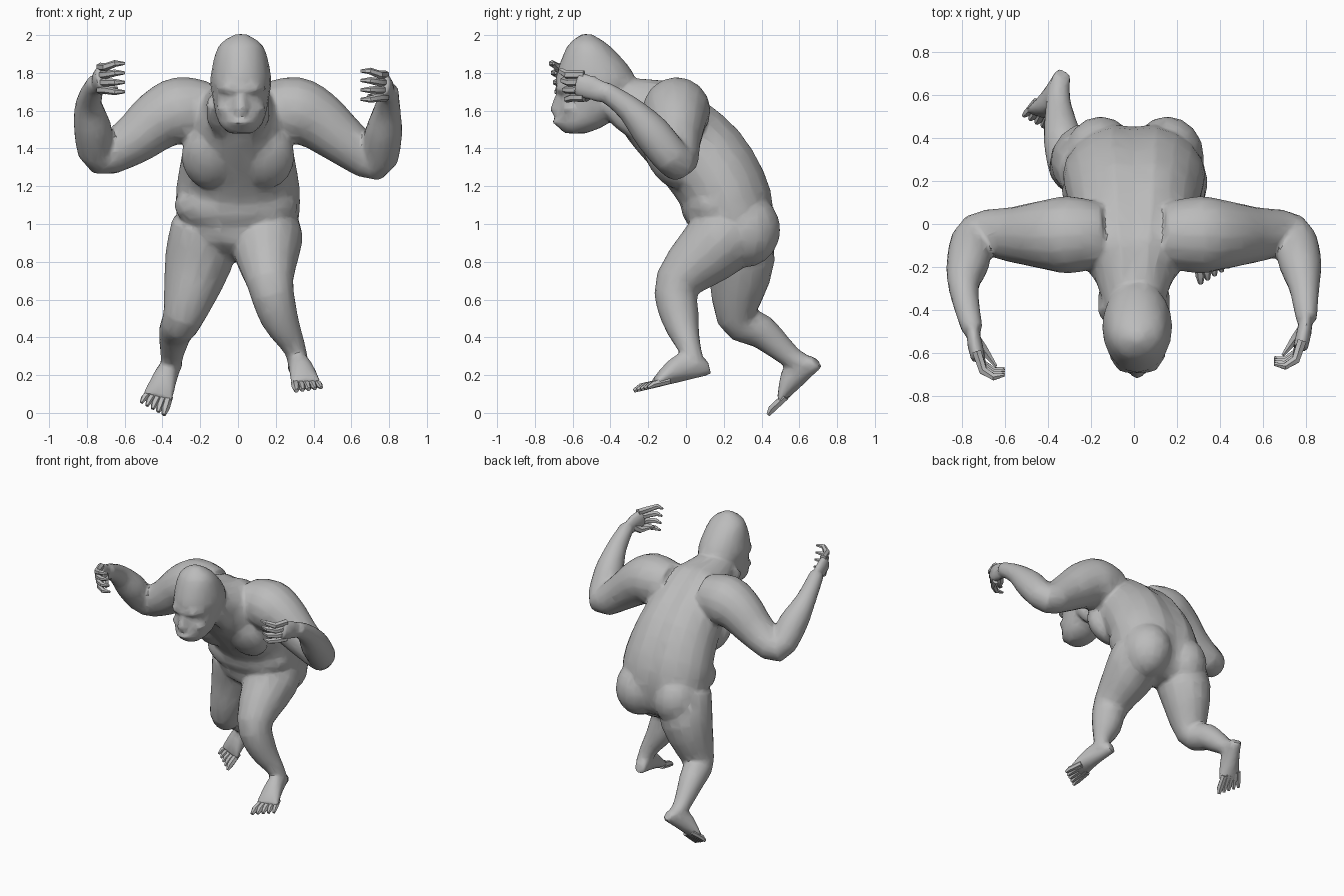
import bpy, bmesh, math
from mathutils import Vector, Matrix

cube = bpy.data.objects.get("Cube")
if cube:
    bpy.data.objects.remove(cube)

skin = bpy.data.materials.new("grey_clay")
skin.use_nodes = True
skin.diffuse_color = (0.5, 0.5, 0.5, 1)
skin.node_tree.nodes["Principled BSDF"].inputs["Base Color"].default_value = skin.diffuse_color

SIDES = (("left", 1), ("right", -1))
ACROSS, UPWARD = Vector((1, 0, 0)), Vector((0, 0, 1))
parts = []


def finish(name, bm):
    """Turn a bmesh into a shaded object with the shared material."""
    bmesh.ops.recalc_face_normals(bm, faces=bm.faces)
    mesh = bpy.data.meshes.new(name)
    bm.to_mesh(mesh)
    bm.free()
    mesh.materials.append(skin)
    part = bpy.data.objects.new(name, mesh)
    bpy.context.collection.objects.link(part)
    parts.append(part)
    select([part])
    bpy.ops.object.shade_smooth_by_angle(angle=math.radians(40))


def select(chosen):
    bpy.ops.object.select_all(action='DESELECT')
    for part in chosen:
        part.select_set(True)
    bpy.context.view_layer.objects.active = chosen[0]


def smooth(rows, steps):
    """Catmull-Rom interpolation through rows of numbers of any length."""
    rows = [Vector(row) for row in rows]
    padded = [rows[0], *rows, rows[-1]]
    result = []
    for before, start, end, after in zip(padded, padded[1:], padded[2:], padded[3:]):
        leave, arrive = (end - before) / 2, (after - start) / 2
        for step in range(steps):
            t = step / steps
            ease = t * t * (3 - 2 * t)
            result.append(start.lerp(end, ease) + leave * t * (1 - t) ** 2 - arrive * t * t * (1 - t))
    return result + [rows[-1]]


def loft(name, rings, sides, groove=0.0):
    """Skin rings given as (centre, axis_a, axis_b); a groove dents the +a side."""
    bm = bmesh.new()
    loops = []
    for centre, axis_a, axis_b in rings:
        loop = []
        for i in range(sides):
            turn = math.tau * i / sides
            reach = math.cos(turn) - (groove if i == 0 else 0)
            loop.append(bm.verts.new(centre + axis_a * reach + axis_b * math.sin(turn)))
        loops.append(loop)
    for low, high in zip(loops, loops[1:]):
        for i in range(sides):
            bm.faces.new((low[i - 1], low[i], high[i], high[i - 1]))
    bm.faces.new(loops[0])
    bm.faces.new(loops[-1])
    finish(name, bm)


def tube(name, points, side, sides=8, steps=1, flat=1.0):
    """Limb through (x, y, z, radius) points; flat squashes it across the side axis."""
    points = smooth(points, steps)
    centres = [point.to_3d() for point in points]
    rings = []
    for i, centre in enumerate(centres):
        ahead = centres[min(i + 1, len(centres) - 1)] - centre
        behind = centre - centres[max(i - 1, 0)]
        along = (ahead.normalized() + behind.normalized()).normalized()
        axis = (side - along * side.dot(along)).normalized()
        radius = points[i][-1]
        rings.append((centre, axis * radius, along.cross(axis) * radius * flat))
    loft(name, rings, sides)


def body_mass(name, rows, middle=0.0, groove=0.0):
    """Lofted mass from (half_width, back point, front point) rows in side profile."""
    rings = []
    for width, back_y, back_z, front_y, front_z in smooth([(w, *b, *f) for w, b, f in rows], 3):
        back, front = Vector((middle, back_y, back_z)), Vector((middle, front_y, front_z))
        rings.append(((back + front) / 2, (back - front) / 2, ACROSS * width))
    loft(name, rings, 20, groove)


def blob(name, centre, size, tilt=0.0):
    """Tilted ellipsoid for a rounded muscle."""
    bm = bmesh.new()
    placing = Matrix.Translation(centre) @ Matrix.Rotation(tilt, 4, 'X') @ Matrix.Diagonal((*size, 1))
    bmesh.ops.create_uvsphere(bm, u_segments=16, v_segments=10, radius=1, matrix=placing)
    finish(name, bm)


# Trunk, bent forward from pelvis to neck
body_mass("torso", [
    (.1, (.35, .8), (.2, .8)),
    (.28, (.45, .9), (.05, .9)),
    (.33, (.46, 1.18), (0, 1.05)),
    (.3, (.29, 1.5), (-.1, 1.2)),
    (.25, (0, 1.73), (-.27, 1.4)),
    (.18, (-.15, 1.77), (-.35, 1.5)),
    (.12, (-.4, 1.78), (-.5, 1.6))], groove=.1)
blob("belly", (-.01, .15, 1.1), (.33, .18, .17), -.3)
for label, s in SIDES:
    blob(label + "_pec", (s * .145, -.1, 1.36), (.155, .11, .19), .5)
    blob(label + "_buttock", (s * .155, .31, .97), (.17, .19, .2))

# Head and face
face = .015
body_mass("head", [
    (.06, (-.53, 1.48), (-.64, 1.48)),
    (.12, (-.4, 1.54), (-.69, 1.54)),
    (.155, (-.28, 1.7), (-.67, 1.7)),
    (.16, (-.28, 1.8), (-.69, 1.77)),
    (.12, (-.4, 1.94), (-.63, 1.94)),
    (.03, (-.5, 2.005), (-.55, 2.005))], face)
tube("nose", [(face, -.66, 1.7, .02), (face, -.68, 1.61, .04), (face, -.66, 1.58, .03)], ACROSS, steps=2)
blob("mouth", (face, -.65, 1.54), (.07, .06, .02))
for label, s in SIDES:
    tube(label + "_brow", [(face, -.67, 1.71, .025), (face + s * .07, -.66, 1.72, .03),
                           (face + s * .12, -.6, 1.72, .02)], UPWARD)
    blob(label + "_cheek", (face + s * .07, -.6, 1.61), (.06, .06, .03))
    tube(label + "_neck_muscle", [(s * .11, -.42, 1.65, .06), (s * .1, -.34, 1.57, .07),
                                  (s * .06, -.2, 1.45, .06)], ACROSS)


def hand(label, s, wrist):
    """Flat palm with clawed fingers reaching inward."""
    def at(inward, forward, rise, radius):
        return (*(wrist + Vector((-s * inward, -forward, rise))), radius)

    tube(label + "_palm", [at(0, -.04, -.03, .05), at(.01, .06, .01, .065), at(.03, .14, .03, .065)],
         UPWARD, 10, steps=2, flat=.55)
    for i, finger in enumerate(("index", "middle", "ring", "little")):
        rise = .08 - .04 * i
        lean = .02 - .01 * i
        forward = .22 - .01 * i
        tube(f"{label}_{finger}_finger", [
            at(.02, .1, rise, .024), at(.05, forward - .03, rise, .022),
            at(.1, forward, rise + lean, .018), at(.15, forward - .01, rise + lean, .008)], UPWARD, 6)
    tube(label + "_thumb", [at(.01, .04, 0, .03), at(.05, .09, -.04, .024), at(.11, .17, -.03, .008)], UPWARD, 6)


# Arms, raised with bent elbows
for (label, s), wrist, lift in zip(SIDES, (Vector((.8, -.44, 1.71)), Vector((-.75, -.49, 1.75))), (0, .03)):
    tube(label + "_arm", [
        (s * .15, -.05, 1.6, .15), (s * .3, -.05, 1.6, .18), (s * .42, -.05, 1.55, .16),
        (s * .56, -.05, 1.44, .13), (s * .73, -.05, 1.33 + lift, .1), (s * .77, -.18, 1.48 + lift, .1),
        (s * .79, -.3, 1.61 + lift, .07), (*wrist, .05)],
        Vector((-s, -2, -2)), 16, steps=3)
    hand(label, s, wrist)

# Legs, left one stepping forward and right one trailing
tube("left_leg", [
    (.15, .25, 1, .18), (.15, .17, .9, .19), (.17, -.04, .69, .125), (.22, -.03, .5, .1),
    (.3, .02, .34, .06), (.32, .05, .24, .055)], ACROSS, 16, steps=3)
tube("right_leg", [
    (-.17, .25, 1, .18), (-.21, .29, .8, .18), (-.29, .27, .51, .11), (-.33, .4, .43, .09),
    (-.35, .55, .3, .06), (-.35, .63, .25, .055)], ACROSS, 16, steps=3)


def foot(label, out, heel, tip, up):
    """Foot widening from heel to ball on a flat sole, with splayed toes."""
    along = tip - heel
    side = along.cross(up).normalized()
    up = side.cross(along).normalized()
    rings = []
    for i in range(7):
        f = i / 8
        height = up * .075 * math.sin(math.pi * (f + .12) ** .8)
        rings.append((heel + along * f + height, side * (.04 + .06 * f), height))
    loft(label + "_foot", rings, 12)
    for i, toe in enumerate(("big", "second", "middle", "fourth", "little")):
        offset = side * out * .03 * (i - 2)
        length = 1 - .03 * i
        radius = .023 - .001 * i
        tube(f"{label}_{toe}_toe", [
            (*(heel + along * length * f + offset * (f + .2) + up * .02 * lift), radius * lift)
            for f, lift in ((.65, 1), (.9, 1), (1, .5))], side, 6)


foot("left", -1, Vector((.3, .13, .2)), Vector((.38, -.26, .11)), Vector((0, -.2, 1)))
foot("right", 1, Vector((-.33, .72, .24)), Vector((-.46, .46, 0)), Vector((0, -1, 1)))

# Fuse the muscle masses into one faceted body; fingers and toes stay separate
fused = [part for part in parts if not part.name.endswith(("finger", "thumb", "toe"))]
select(fused)
bpy.ops.object.join()
body = fused[0]
body.name = "body"
remesh = body.modifiers.new("fuse", 'REMESH')
remesh.mode = 'VOXEL'
remesh.voxel_size = .013
relax = body.modifiers.new("relax", 'SMOOTH')
relax.iterations = 4
facets = body.modifiers.new("facets", 'DECIMATE')
facets.ratio = .1
bpy.ops.object.convert(target='MESH')
bpy.ops.object.shade_smooth_by_angle(angle=math.radians(35))
